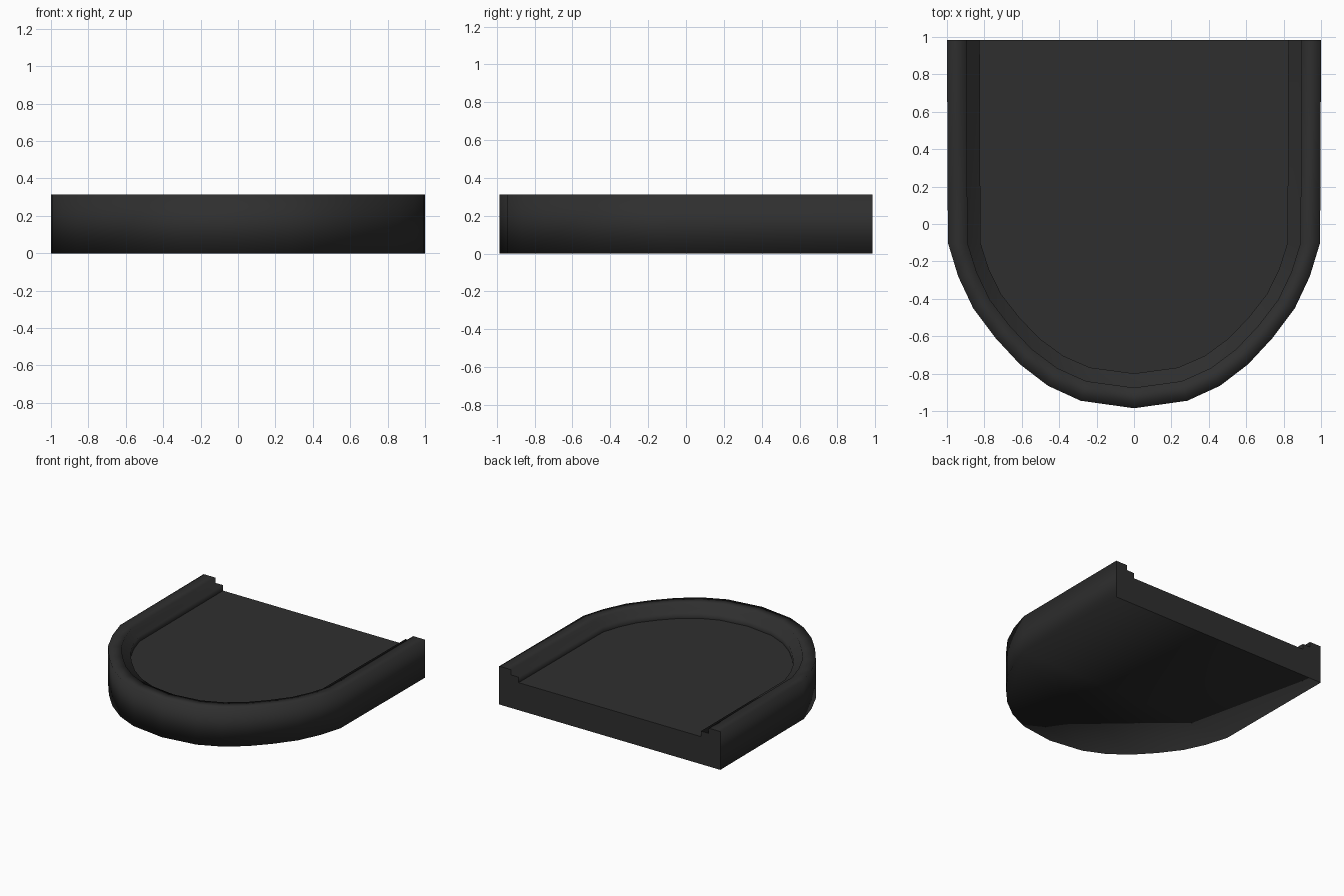
import bpy
import bmesh

cube = bpy.data.objects.get("Cube")
if cube:
    bpy.data.objects.remove(cube, do_unlink=True)

BACK, BEND = 0.985, -0.1

# One dark colour for the whole tray
dark = bpy.data.materials.new("dark charcoal")
dark.use_nodes = True
colour = (0.028, 0.028, 0.028, 1)
dark.diffuse_color = colour
bsdf = dark.node_tree.nodes["Principled BSDF"]
bsdf.inputs["Base Color"].default_value = colour
bsdf.inputs["Roughness"].default_value = 0.7

# Half of the U outline, from the back corner round to the front tip
half = [(1.0, BACK), (0.995, BEND), (0.94, -0.28), (0.86, -0.45), (0.74, -0.61),
        (0.61, -0.75), (0.46, -0.865), (0.285, -0.945), (0, -0.985)]
outline = half + [(-x, y) for x, y in reversed(half[:-1])]

# Steps of the wall section: width scale, nose scale, height
section = [(1.0, 1.0, 0.0), (1.0, 1.0, 0.313), (0.895, 0.876, 0.313),
           (0.895, 0.876, 0.27), (0.825, 0.79, 0.27), (0.825, 0.79, 0.225)]


def ring(bm, width, nose, z):
    """One U-shaped row of vertices; the straight arms keep their length."""
    return [bm.verts.new((x * width, y if y > BEND else BEND + (y - BEND) * nose, z))
            for x, y in outline]


bm = bmesh.new()
rings = [ring(bm, *step) for step in section]

# Outer wall, rim, ledge and inner drop
for low, high in zip(rings, rings[1:]):
    for i in range(len(outline) - 1):
        bm.faces.new((low[i], low[i + 1], high[i + 1], high[i]))

# Underside, floor and back end
underside = bm.faces.new(rings[0])
floor = bm.faces.new(rings[-1])
back = bm.faces.new([r[0] for r in rings] + [r[-1] for r in reversed(rings)])
bmesh.ops.recalc_face_normals(bm, faces=bm.faces)

# Soft rounded shading on the wall, crisp borders on floor and back
for face in bm.faces:
    face.smooth = True
for face in (floor, back):
    for edge in face.edges:
        edge.smooth = False

mesh = bpy.data.meshes.new("tray_body")
bm.to_mesh(mesh)
bm.free()
mesh.materials.append(dark)
tray = bpy.data.objects.new("tray_body", mesh)
bpy.context.collection.objects.link(tray)
